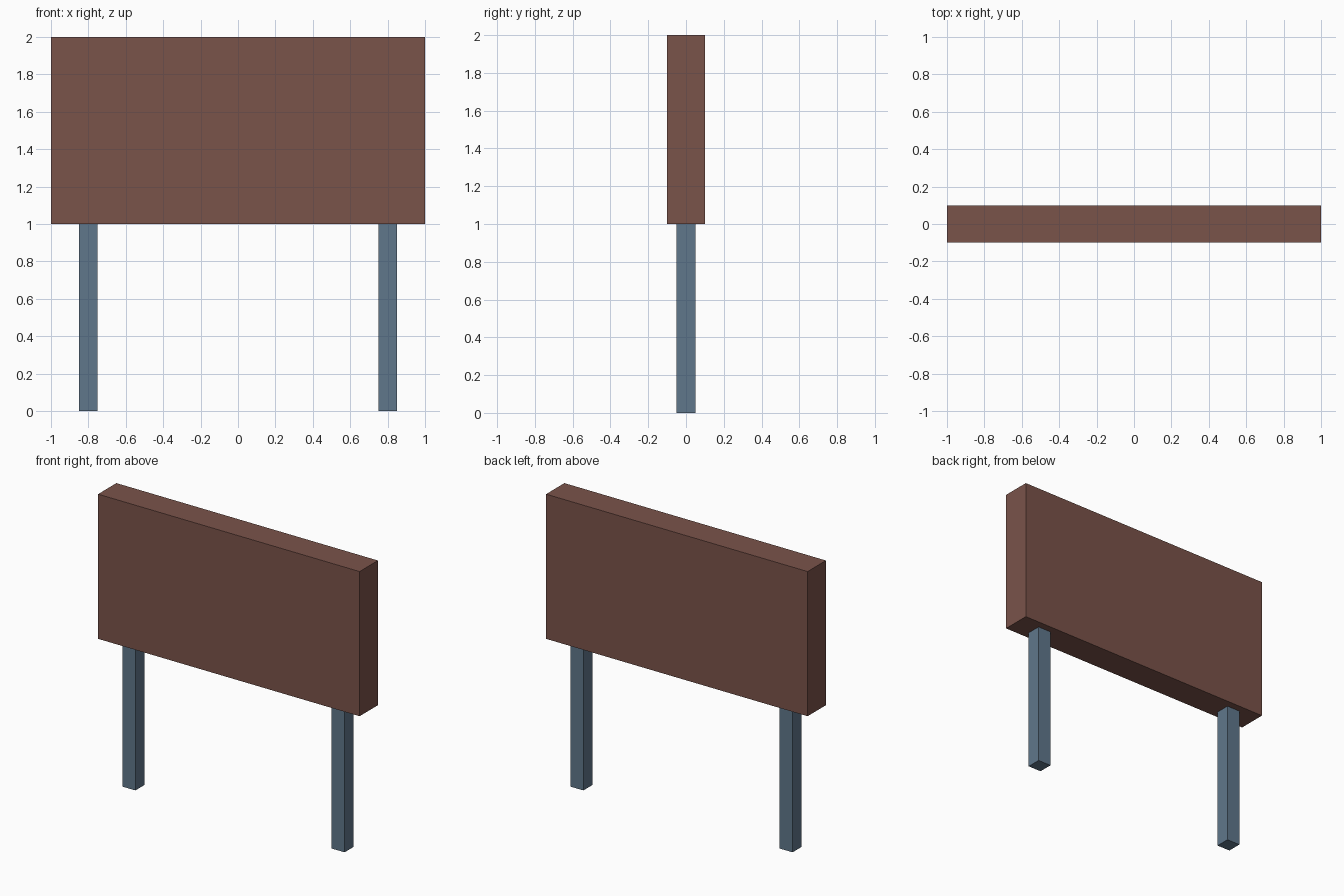
import bpy

if "Cube" in bpy.data.objects:
    bpy.data.objects.remove(bpy.data.objects["Cube"])


def material(name, rgb):
    mat = bpy.data.materials.new(name)
    mat.diffuse_color = (*rgb, 1.0)
    mat.use_nodes = True
    mat.node_tree.nodes["Principled BSDF"].inputs["Base Color"].default_value = mat.diffuse_color
    return mat


def box(name, size, centre, mat):
    bpy.ops.mesh.primitive_cube_add(size=1, location=centre)
    obj = bpy.context.object
    obj.name = name
    obj.scale = size
    bpy.ops.object.transform_apply(location=False, rotation=False, scale=True)
    obj.data.materials.append(mat)
    return obj


brown = material("brown board", (0.195, 0.0865, 0.0685))
slate = material("slate blue post", (0.117, 0.184, 0.258))

# Sign board
box("board", (2.0, 0.2, 1.0), (0, 0, 1.5), brown)

# Two square posts under the board
for side, x in (("left", -0.8), ("right", 0.8)):
    box(f"{side}_post", (0.1, 0.1, 1.0), (x, 0, 0.5), slate)
